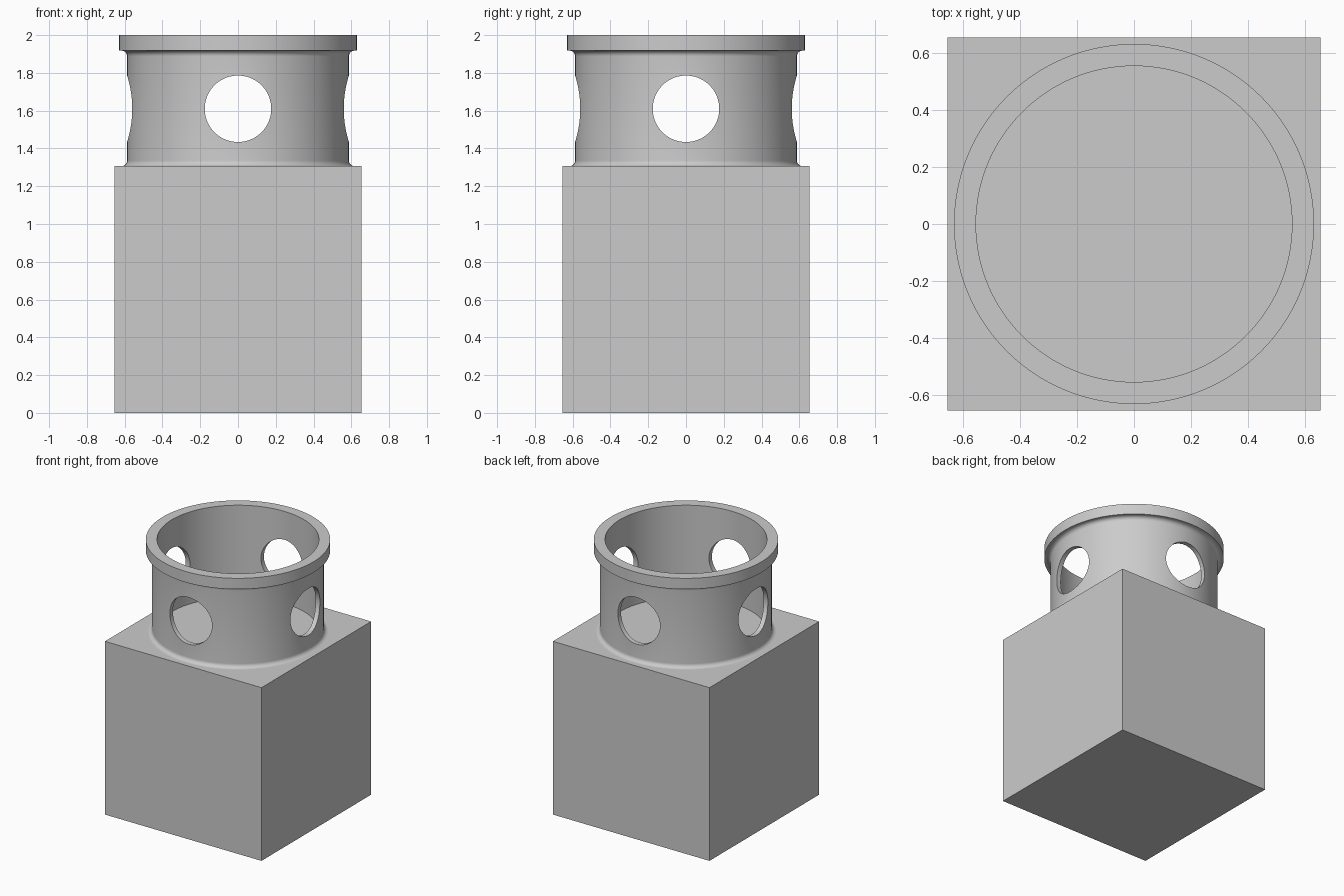
import bpy, bmesh, math

if "Cube" in bpy.data.objects:
    bpy.data.objects.remove(bpy.data.objects["Cube"])

SIDE = 1.306          # cube edge length, also the height of its top
R_IN, R_OUT, R_RIM = 0.553, 0.587, 0.63
FILLET = 0.03
RIM_Z, TOP_Z = 1.918, 2.0
HOLE_Z, HOLE_R = 1.61, 0.176
SEGMENTS = 128

grey = bpy.data.materials.new("light_grey")
grey.diffuse_color = (0.6, 0.6, 0.6, 1)
grey.use_nodes = True
grey.node_tree.nodes["Principled BSDF"].inputs["Base Color"].default_value = grey.diffuse_color


def fillet(cx, cz, start, end, steps=8):
    """Quarter arc in the (radius, height) plane, angles in degrees."""
    arc = []
    for i in range(steps + 1):
        a = math.radians(start + (end - start) * i / steps)
        arc.append((cx + FILLET * math.cos(a), cz + FILLET * math.sin(a)))
    return arc


def lathe(name, profile):
    """Closed profile revolved around z."""
    bm = bmesh.new()
    rings = []
    for s in range(SEGMENTS):
        a = math.tau * s / SEGMENTS
        rings.append([bm.verts.new((r * math.cos(a), r * math.sin(a), z)) for r, z in profile])
    n = len(profile)
    for s in range(SEGMENTS):
        a, b = rings[s], rings[(s + 1) % SEGMENTS]
        for i in range(n):
            j = (i + 1) % n
            bm.faces.new((a[i], b[i], b[j], a[j]))
    bmesh.ops.recalc_face_normals(bm, faces=bm.faces)
    mesh = bpy.data.meshes.new(name)
    bm.to_mesh(mesh)
    bm.free()
    mesh.materials.append(grey)
    obj = bpy.data.objects.new(name, mesh)
    bpy.context.collection.objects.link(obj)
    return obj


# Solid cube base
bpy.ops.mesh.primitive_cube_add(size=SIDE, location=(0, 0, SIDE / 2))
base = bpy.context.object
base.name = "base_block"
base.data.materials.append(grey)

# Round collar with filleted foot and rim
profile = [(R_IN, SIDE)]
profile += fillet(R_OUT + FILLET, SIDE + FILLET, 270, 180)
profile += fillet(R_OUT + FILLET, RIM_Z - FILLET, 180, 90)
profile += [(R_RIM, RIM_Z), (R_RIM, TOP_Z), (R_IN, TOP_Z)]
collar = lathe("collar", profile)

# Four round windows, cut by two crossing cylinders
bpy.context.view_layer.objects.active = collar
for name, rot in (("window_cutter_x", (0, math.pi / 2, 0)), ("window_cutter_y", (math.pi / 2, 0, 0))):
    bpy.ops.mesh.primitive_cylinder_add(vertices=72, radius=HOLE_R, depth=2,
                                        location=(0, 0, HOLE_Z), rotation=rot)
    cutter = bpy.context.object
    cutter.name = name
    cutter.hide_render = True
    cutter.data.materials.append(grey)
    bpy.context.view_layer.objects.active = collar
    cut = collar.modifiers.new(name, 'BOOLEAN')
    cut.operation = 'DIFFERENCE'
    cut.solver = 'EXACT'
    cut.object = cutter
    bpy.ops.object.modifier_apply(modifier=cut.name)
    bpy.data.objects.remove(cutter)

# Remove the hidden underside resting on the block
bm = bmesh.new()
bm.from_mesh(collar.data)
under = [f for f in bm.faces if all(v.co.z < SIDE + 1e-4 for v in f.verts)]
bmesh.ops.delete(bm, geom=under, context='FACES')
bm.to_mesh(collar.data)
bm.free()

bpy.ops.object.select_all(action='DESELECT')
collar.select_set(True)
bpy.context.view_layer.objects.active = collar
bpy.ops.object.shade_smooth_by_angle(angle=math.radians(30))
